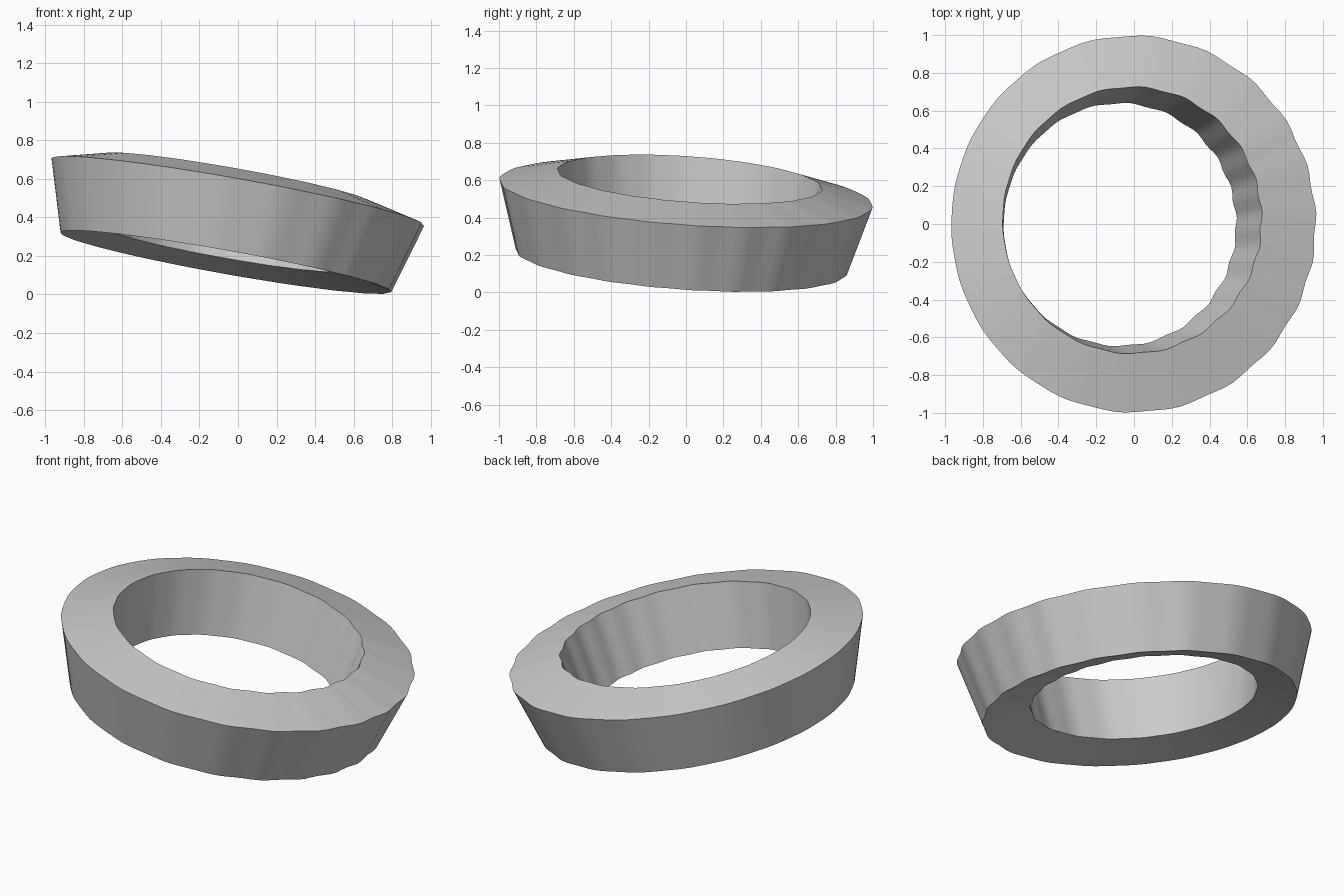
import bpy
import bmesh
from math import sin, cos, pi, radians

cube = bpy.data.objects.get("Cube")
if cube:
    bpy.data.objects.remove(cube, do_unlink=True)

SEGMENTS = 120
SLOPE_X, SLOPE_Y = -0.178, -0.07

# Plain grey surface
grey = bpy.data.materials.new("light_grey")
grey.use_nodes = True
colour = (0.6, 0.6, 0.6, 1.0)
grey.diffuse_color = colour
grey.node_tree.nodes["Principled BSDF"].inputs["Base Color"].default_value = colour


def ripple(a):
    """Slight worn unevenness, stronger towards +x."""
    return (0.0035 + 0.0025 * cos(a)) * sin(22 * a + 1.5 * sin(2 * a))


def tilted_loop(bm, cx, cy, cz, rx, ry):
    """Uneven ellipse lying on the tilted plane of the ring."""
    loop = []
    for i in range(SEGMENTS):
        a = 2 * pi * i / SEGMENTS
        w = ripple(a)
        dx, dy = (rx + w) * cos(a), (ry + w) * sin(a)
        loop.append(bm.verts.new((cx + dx, cy + dy, cz + SLOPE_X * dx + SLOPE_Y * dy)))
    return loop


# Tapered ring: outer and inner rims, top and bottom
bm = bmesh.new()
rims = [
    tilted_loop(bm, -0.065, -0.025, 0.168, 0.855, 0.885),  # outer bottom
    tilted_loop(bm, -0.003, 0.0, 0.532, 0.964, 0.996),     # outer top
    tilted_loop(bm, -0.01, 0.02, 0.605, 0.685, 0.705),     # inner top
    tilted_loop(bm, -0.075, -0.003, 0.235, 0.615, 0.642),  # inner bottom
]
for k, lower in enumerate(rims):
    upper = rims[(k + 1) % len(rims)]
    for i in range(SEGMENTS):
        j = (i + 1) % SEGMENTS
        bm.faces.new((lower[i], lower[j], upper[j], upper[i]))
bmesh.ops.recalc_face_normals(bm, faces=bm.faces)

mesh = bpy.data.meshes.new("tilted_ring")
bm.to_mesh(mesh)
bm.free()
mesh.materials.append(grey)
ring = bpy.data.objects.new("tilted_ring", mesh)
bpy.context.collection.objects.link(ring)

# Smooth walls, crisp rims
bpy.ops.object.select_all(action="DESELECT")
ring.select_set(True)
bpy.context.view_layer.objects.active = ring
bpy.ops.object.shade_smooth_by_angle(angle=radians(35))
